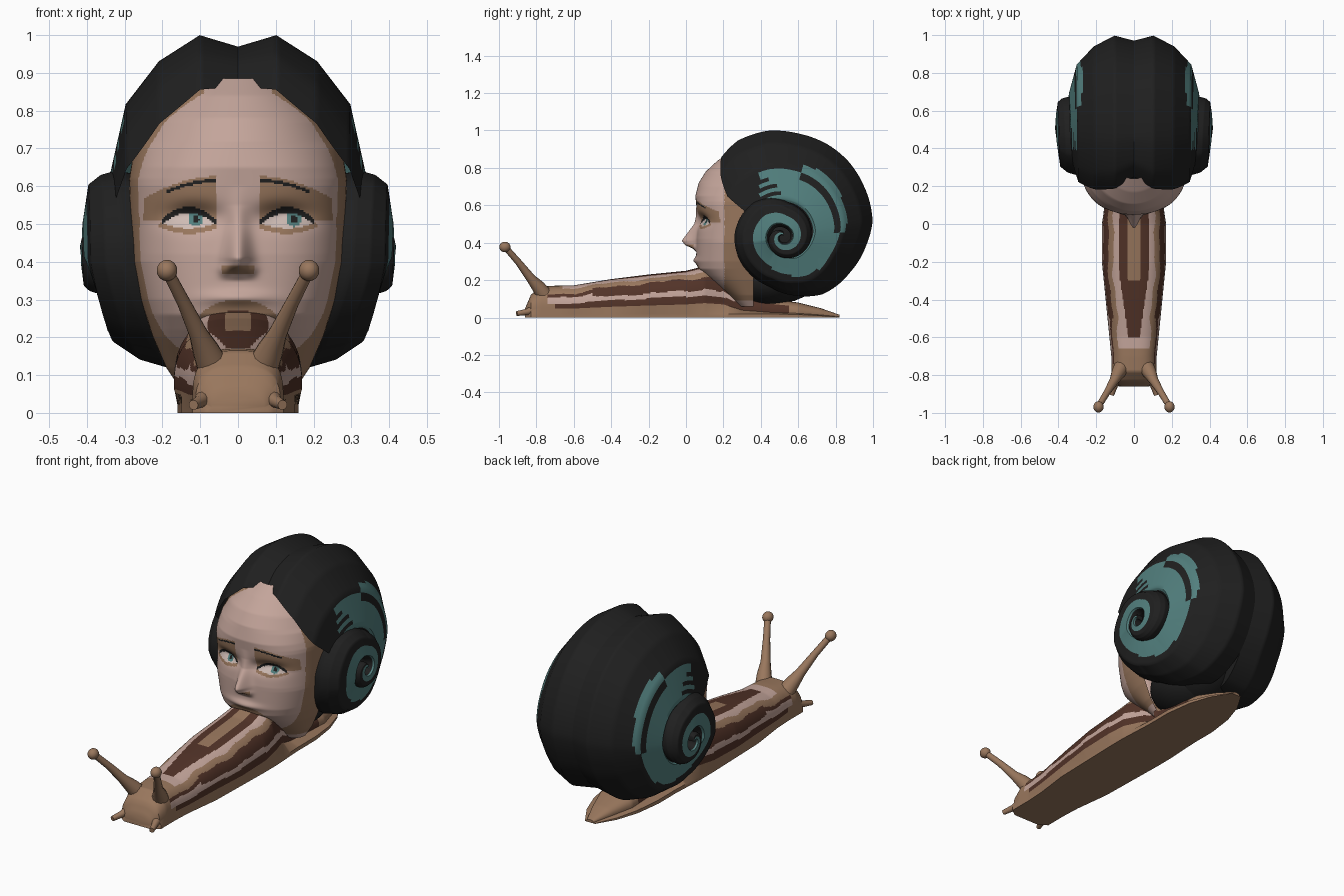
import bpy, bmesh, math
from math import sin, cos, exp, hypot, radians
from mathutils import Vector

if "Cube" in bpy.data.objects:
    bpy.data.objects.remove(bpy.data.objects["Cube"])


def mat(name, col):
    m = bpy.data.materials.new(name)
    m.diffuse_color = (*col, 1)
    m.use_nodes = True
    m.node_tree.nodes["Principled BSDF"].inputs["Base Color"].default_value = m.diffuse_color
    return m


MATS = [mat("tan", (.32, .185, .11)), mat("pale_skin", (.55, .375, .325)),
        mat("dark_brown", (.085, .033, .021)), mat("black", (.014, .014, .014)),
        mat("teal", (.085, .215, .21)), mat("eye_white", (.62, .5, .46))]
TAN, SKIN, BROWN, BLACK, TEAL, WHITE = range(6)


def lerp(table, t, k=1):
    """Piecewise linear lookup of column k by column 0."""
    if t <= table[0][0]:
        return table[0][k]
    for a, b in zip(table, table[1:]):
        if t <= b[0]:
            f = (t - a[0]) / (b[0] - a[0])
            return a[k] + f * (b[k] - a[k])
    return table[-1][k]


def loft(name, rows, rule, closed=True, caps=True, mirror=False, angle=40):
    """Skin rows of points; rule(centre, row, column) picks the colour."""
    bm = bmesh.new()
    vs = [[bm.verts.new(p) for p in r] for r in rows]
    n = len(rows[0])
    for i in range(len(rows) - 1):
        for j in range(n if closed else n - 1):
            k = (j + 1) % n
            f = bm.faces.new((vs[i][j], vs[i][k], vs[i + 1][k], vs[i + 1][j]))
            f.material_index = rule(f.calc_center_median(), i, j)
    if closed and caps:
        for r in (vs[0], vs[-1]):
            f = bm.faces.new(r)
            f.material_index = rule(f.calc_center_median(), 0, 0)
    if closed:
        bmesh.ops.recalc_face_normals(bm, faces=bm.faces)
    me = bpy.data.meshes.new(name)
    bm.to_mesh(me)
    bm.free()
    for m in MATS:
        me.materials.append(m)
    ob = bpy.data.objects.new(name, me)
    bpy.context.collection.objects.link(ob)
    if mirror:
        ob.modifiers.new("mirror", 'MIRROR')
    smooth(ob, angle)
    return ob


def smooth(ob, angle=40):
    bpy.ops.object.select_all(action='DESELECT')
    ob.select_set(True)
    bpy.context.view_layer.objects.active = ob
    bpy.ops.object.shade_smooth_by_angle(angle=radians(angle))


def tube(name, pts, mi):
    """Round mirrored tube through (x, y, z, radius) points."""
    rows = []
    for i, p in enumerate(pts):
        a, b = pts[max(i - 1, 0)], pts[min(i + 1, len(pts) - 1)]
        d = (Vector(b[:3]) - Vector(a[:3])).normalized()
        u = d.cross(Vector((1, 0, 0))).normalized()
        v = d.cross(u)
        rows.append([Vector(p[:3]) + p[3] * (cos(k * math.tau / 12) * u + sin(k * math.tau / 12) * v)
                     for k in range(12)])
    return loft(name, rows, lambda c, i, j: mi, mirror=True)


def ball(name, loc, scale, mi, mirror=False):
    bpy.ops.mesh.primitive_uv_sphere_add(segments=24, ring_count=14, radius=1)
    ob = bpy.context.object
    ob.name = name
    for v in ob.data.vertices:
        v.co = Vector([c * s + o for c, s, o in zip(v.co, scale, loc)])
    ob.data.materials.append(MATS[mi])
    if mirror:
        ob.modifiers.new("mirror", 'MIRROR')
    smooth(ob)


# Slug body with a flat foot: y, body half width, foot half width, top
BODY = [(-.86, .07, .08, .05), (-.83, .112, .12, .12), (-.78, .12, .12, .165), (-.7, .12, .12, .17),
        (-.6, .13, .125, .172), (-.4, .15, .15, .205), (-.2, .17, .155, .23), (0, .17, .16, .25),
        (.1, .155, .16, .275), (.2, .12, .155, .25), (.3, .1, .15, .14), (.45, .1, .15, .1),
        (.6, .1, .13, .08), (.72, .06, .09, .05), (.82, .02, .03, .015)]
NQ = 90
rows = []
for i in range(169):
    y = -.86 + .01 * i
    w, wf, top = (lerp(BODY, y, k) for k in (1, 2, 3))
    zb, ze = .28 * top, min(.02, .2 * top)
    row = [(wf, y, 0), (wf, y, ze)]
    for k in range(NQ + 1):
        a = math.pi * k / NQ
        row.append((w * math.copysign(abs(cos(a)) ** .7, cos(a)), y, zb + (top - zb) * max(0, sin(a)) ** .8))
    rows.append(row + [(-wf, y, ze), (-wf, y, 0)])


def body_colour(c, i, j):
    if not 2 <= j < NQ + 2 or c.y < -.74 or c.y > .55:
        return TAN
    q = (j - 1.5) * 180 / NQ
    q = min(q, 180 - q)
    if c.y > .28:
        return BROWN if q < 35 else TAN
    q2 = q + (3 * sin(c.y * 17) + 2 * sin(c.y * 41)) * min(1, q / 40 + .15)
    if q2 < 9:
        return BROWN if c.y > -.7 else TAN
    if q2 < 18:
        return SKIN
    if q2 < 42:
        return BROWN if c.y > -.5 else (SKIN if q2 < 26 else BROWN if q2 < 36 else TAN)
    if q2 < 57 or c.y < -.66:
        return TAN
    if q < 71 + max(0, (-c.y - .3) * 40):
        return SKIN
    if q < 85 or c.y < -.3:
        return BROWN if c.y > -.6 else SKIN
    return TAN


loft("slug_body", rows, body_colour)

# Tentacles
tube("eye_stalk", [(.06, -.75, .11, .045), (.085, -.79, .165, .036), (.105, -.83, .21, .025),
                   (.145, -.895, .295, .018), (.187, -.965, .375, .016)], TAN)
ball("eye_stalk_tip", (.188, -.968, .377), (.027, .03, .028), TAN, True)
tube("feeler", [(.08, -.79, .05, .03), (.1, -.85, .03, .017), (.118, -.905, .021, .013)], TAN)

# Face: front profile y, half width by height
PROF = [(.06, .28), (.12, .22), (.18, .15), (.22, .105), (.26, .065), (.3, .055), (.35, .055), (.42, .055),
        (.5, .065), (.57, .058), (.65, .05), (.72, .068), (.78, .105), (.84, .17), (.885, .24)]
WID = [(.06, .15), (.12, .19), (.2, .225), (.3, .258), (.4, .28), (.5, .285), (.62, .288), (.7, .275),
       (.77, .24), (.85, .165), (.885, .12)]
NOSE = [(.35, 0), (.37, .02), (.387, .06), (.41, .077), (.45, .052), (.5, .022), (.55, .006), (.6, 0)]
rows = []
for i in range(181):
    z = .06 + .825 * i / 180
    yf, w = lerp(PROF, z), lerp(WID, z)
    pw = lerp([(.6, 2.5), (.72, 2)], z)
    row = []
    for j in range(141):
        s = sin(math.pi * (j / 140 - .5))
        x = w * s
        ax = abs(x)
        y = yf + (.36 - yf) * (1 - max(0, 1 - abs(s) ** pw) ** (1 / pw))
        y -= lerp(NOSE, z) * exp(-(x / (.034 - .06 * max(0, min(.2, z - .38)))) ** 2)
        y -= .012 * exp(-((z - .375) / .014) ** 2 - ((ax - .035) / .015) ** 2)
        y -= .015 * exp(-((z - .305) / .018) ** 2 - (x / .08) ** 2)
        y += .035 * exp(-((z - .52) / .032) ** 2 - ((ax - .12) / .07) ** 2)
        y -= .012 * exp(-((z - .505) / .022) ** 2 - ((ax - .13) / .04) ** 2)
        row.append((x, y, z))
    rows.append(row)


def face_colour(c, i, j):
    x, y, z = c
    ax, sg = abs(x), math.copysign(1, x)
    k = ((ax - .13) / .07) ** 2
    up, low = .508 + .03 * (1 - k), .502 - .014 * (1 - k)
    if k < 1 and low < z < up:
        r = hypot(x - sg * .13 - .018, z - .513)
        if z > up - .009 or r < .009:
            return BLACK
        return TEAL if r < .02 else WHITE
    if k < 1.1 and abs(z - up) < .007:
        return BLACK
    brow = .615 - .06 * max(0, (ax - .06) / .19) ** 1.8
    if .055 < ax < .25:
        if abs(z - brow) < .004 and ax < .19:
            return BLACK
        if max(up, .51) < z < brow + .012 or (k < 1.3 and low - .014 < z <= up):
            return TAN
    if y > .205 and z > .09 and (z < .78 or ax > .09):
        return TAN
    if ax < .042 and .366 < z < .39:
        return TAN
    m = hypot(ax / .125, (z - .2) / .1)
    if z > .2 and m < 1:
        return BROWN if m < .72 else TAN
    return SKIN


loft("face", rows, face_colour, closed=False, angle=60)

# Hair shell: a coil per side, outer radius by turn angle t (t = 0 is up)
CY, CZ = .52, .43
RAD = [(-45, .53), (-37, .54), (-25, .57), (-8, .575), (8, .56), (25, .55), (40, .535), (58, .51), (80, .485),
       (96, .445), (117, .405), (146, .37), (165, .325), (195, .275), (225, .265), (275, .26), (300, .25),
       (320, .245), (343, .22), (370, .185), (450, .15), (540, .11), (630, .075), (720, .03), (735, .003)]
XIN = [(-40, 0), (120, 0), (190, .06), (260, .2), (360, .25), (500, .33), (720, .38)]
XOUT = [(-40, .335), (150, .35), (210, .375), (260, .408), (400, .413), (720, .418)]
T0, DT, SUB = -37, 2.5, 9
rows = []
for i in range(309):
    t = T0 + DT * i
    R, xi, xo = lerp(RAD, t), lerp(XIN, t), lerp(XOUT, t)
    w, g = xo - xi, max(0, min(1, (t - 110) / 90))
    edge = max(0, -t / 37)
    # cross-section: x, radius share, hairline angle shift
    sec = [(xi, .3, 0), (xi, .945, -5), (xi + (.3 + .2 * g) * w, 1, 1), (xi + (.62 + .1 * g) * w, .88 + .07 * g, 8),
           (xi + (.88 + .03 * g) * w, .68 + .15 * g, 17), (xo, .36, 20), (xo - .04, .26, 20)]
    row = []
    for a, b in zip(sec, sec[1:] + sec[:1]):
        for s in range(SUB):
            x, r, off = (p + (q - p) * s / SUB for p, q in zip(a, b))
            ang = radians(90 - t + off * edge)
            row.append((x, CY + R * r * cos(ang), CZ + R * r * sin(ang)))
    rows.append(row)


def hair_colour(c, i, j):
    t = T0 + DT * (i + .5)
    f = hypot(c.y - CY, c.z - CZ) / lerp(RAD, t)
    if j < 2 * SUB or t < -12 + 9 * sin(f * 80):
        return BLACK
    if 15 < t < 85:
        return TEAL if .34 < f < .58 or .655 < f < .75 - .001 * abs(t - 40) else BLACK
    return TEAL if .34 < f < (.66 if t < 200 else .6) else BLACK


loft("hair_coil", rows, hair_colour, caps=False, mirror=True, angle=50)

# Back of the head and nape inside the coils
ball("head_core", (0, .52, .42), (.26, .27, .34), BLACK)
ball("nape", (0, .44, .2), (.2, .2, .14), BLACK)
